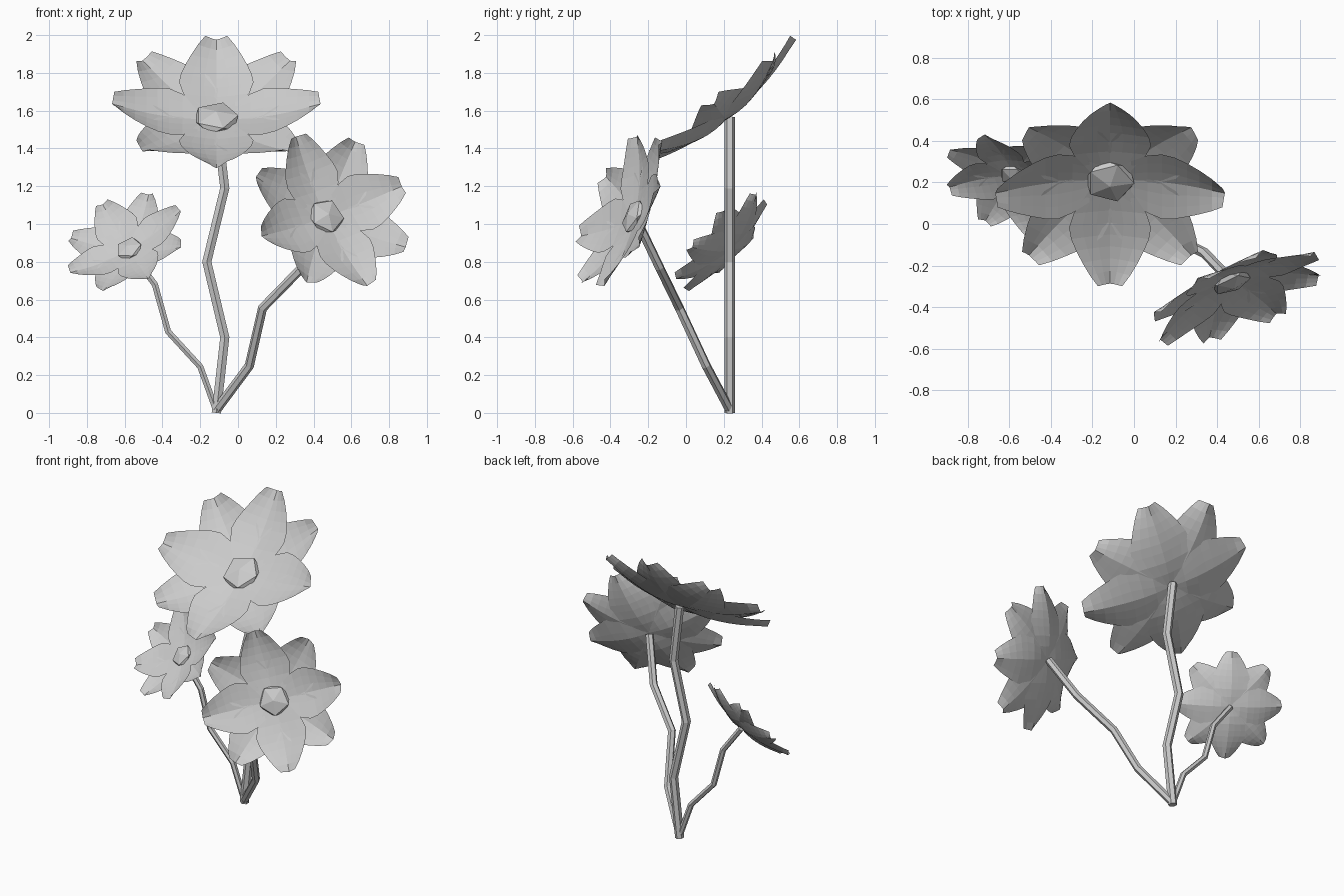
import bpy, bmesh, math
from mathutils import Vector, Matrix

if "Cube" in bpy.data.objects:
    bpy.data.objects.remove(bpy.data.objects["Cube"])

# petal outline: (distance from centre, half width) at full size
OUTLINE = [(0.0, .06), (.10, .125), (.18, .175), (.25, .197), (.31, .187),
           (.37, .163), (.43, .133), (.49, .097), (.54, .058)]
ACROSS = [-1, -.67, -.33, 0, .33, .67, 1]


def add_object(name, bm, matrix):
    me = bpy.data.meshes.new(name)
    bmesh.ops.transform(bm, matrix=matrix, verts=bm.verts)
    bm.to_mesh(me)
    bm.free()
    ob = bpy.data.objects.new(name, me)
    bpy.context.collection.objects.link(ob)
    return ob


def add_petal(bm, angle, drop):
    # cupped petal with a centre crease and upturned blunt tip
    rot = Matrix.Rotation(angle, 3, 'Z')
    rows = []
    for i, (r, w) in enumerate(OUTLINE):
        row = []
        for s in ACROSS:
            rise = .105 * (r / .54) ** 2.2 + .036 * abs(s) ** 1.2 * min(1, r / .25)
            tip = .012 * (1 - abs(s)) if i == len(OUTLINE) - 1 else 0
            z = rise - drop * min(1, r / .15)
            row.append(bm.verts.new(rot @ Vector((r + tip, w * s, z))))
        rows.append(row)
    for a, b in zip(rows, rows[1:]):
        for j in range(len(ACROSS) - 1):
            bm.faces.new((a[j], b[j], b[j + 1], a[j + 1]))


def add_flower(name, base, normal, radius, phase):
    n = Vector(normal).normalized()
    u = Vector((1, 0, 0))
    u = (u - n * u.dot(n)).normalized()
    v = n.cross(u)
    frame = Matrix((u, v, n)).transposed().to_4x4()
    m = Matrix.Translation(base) @ frame @ Matrix.Scale(radius / .55, 4)
    # eight petals in two alternating layers
    bm = bmesh.new()
    for k in range(8):
        add_petal(bm, math.radians(phase + 45 * k), .014 * (k % 2))
    add_object(name + "_petals", bm, m)
    # faceted centre button, underside cut away
    bm = bmesh.new()
    bmesh.ops.create_icosphere(bm, subdivisions=1, radius=.13)
    bmesh.ops.scale(bm, vec=(1, 1, .38), verts=bm.verts)
    bmesh.ops.bisect_plane(bm, geom=bm.verts[:] + bm.edges[:] + bm.faces[:],
                           plane_co=(0, 0, 0), plane_no=(0, 0, 1), clear_inner=True)
    bmesh.ops.translate(bm, vec=(0, 0, .006), verts=bm.verts)
    add_object(name + "_centre", bm, m)


def add_stem(name, points, radius):
    cu = bpy.data.curves.new(name, 'CURVE')
    cu.dimensions = '3D'
    cu.bevel_depth = radius
    cu.bevel_resolution = 1
    cu.use_fill_caps = True
    sp = cu.splines.new('POLY')
    sp.points.add(len(points) - 1)
    for p, co in zip(sp.points, points):
        p.co = (*co, 1)
    sp.use_smooth = False
    bpy.context.collection.objects.link(bpy.data.objects.new(name, cu))


# flower heads
add_flower("tall_flower", (-.115, .213, 1.553), (0, -.616, .788), .55, 0)
add_flower("right_flower", (.465, -.272, 1.037), (.36, -.86, .36), .445, 27)
add_flower("left_flower", (-.575, .233, .865), (-.33, -.69, .64), .333, 22.5)

# zigzag stems sharing one foot
Y = .232
add_stem("tall_stem", [(-.115, Y, 0), (-.07, Y, .4), (-.165, Y, .8),
                       (-.07, Y, 1.19), (-.115, Y, 1.565)], .028)
add_stem("right_stem", [(-.115, Y, .015), (.06, .107, .25), (.13, -.035, .555),
                        (.34, -.14, .77), (.459, -.265, 1.03)], .025)
add_stem("left_stem", [(-.115, Y, .012), (-.2, Y, .245), (-.37, Y, .43),
                       (-.44, Y, .68), (-.575, Y, .86)], .019)
